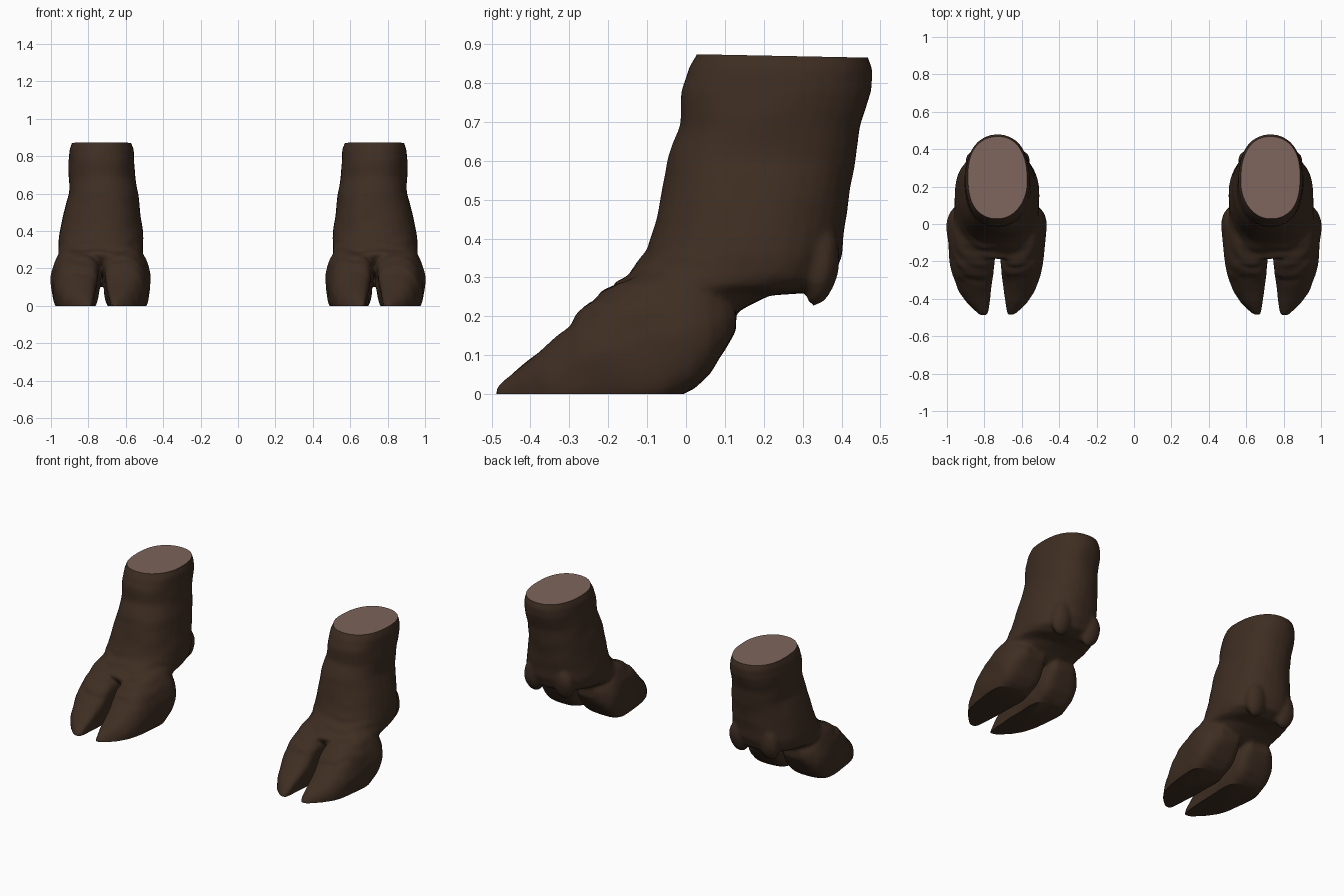
import bpy, bmesh, math
from mathutils import Vector, noise

if "Cube" in bpy.data.objects:
    bpy.data.objects.remove(bpy.data.objects["Cube"])


def material(name, rgb):
    m = bpy.data.materials.new(name)
    m.diffuse_color = (*rgb, 1)
    m.use_nodes = True
    m.node_tree.nodes["Principled BSDF"].inputs["Base Color"].default_value = m.diffuse_color
    return m


hide = material("dark brown hide", (0.049, 0.027, 0.016))
flesh = material("dusty pink cut", (0.205, 0.130, 0.105))


def power(v, n):
    return math.copysign(abs(v) ** (2 / n), v)


def loft(bm, rings):
    """Skin a list of closed rings and cap both ends."""
    rows = [[bm.verts.new(p) for p in r] for r in rings]
    n = len(rows[0])
    for a, b in zip(rows, rows[1:]):
        for i in range(n):
            bm.faces.new((a[i], a[(i + 1) % n], b[(i + 1) % n], b[i]))
    bm.faces.new(rows[0][::-1])
    bm.faces.new(rows[-1])


ANGLES = [2 * math.pi * i / 32 for i in range(32)]


def leg_ring(fy, fz, by, bz, x0, x1):
    """Oval section between a front and a back point."""
    ring = []
    for a in ANGLES:
        t = (power(math.sin(a), 2.25) + 1) / 2
        x = (x0 + x1) / 2 + (x1 - x0) / 2 * power(math.cos(a), 2.25)
        ring.append((x, fy + (by - fy) * t, fz + (bz - fz) * t))
    return ring


def toe_ring(y, z0, z1, inner, outer):
    """Upright section, square below, whose upper part leans toward the cleft."""
    ring = []
    for a in ANGLES:
        n = 2.6 if math.sin(a) > 0 else 3.6
        h = power(math.sin(a), n)
        x = (inner + outer) / 2 + (outer - inner) / 2 * power(math.cos(a), n)
        x -= (outer - inner) * 0.12 * max(h, 0)
        ring.append((x, y, (z0 + z1) / 2 + (z1 - z0) / 2 * h))
    return ring


# leg and pastern: front y, front z, back y, back z, left x, right x
LEG = [
    (0.045, 0.92, 0.455, 0.92, 0.585, 0.875),
    (0.030, 0.875, 0.466, 0.865, 0.573, 0.888),
    (0.008, 0.84, 0.476, 0.835, 0.560, 0.900),
    (-0.008, 0.78, 0.476, 0.78, 0.556, 0.906),
    (-0.016, 0.69, 0.448, 0.69, 0.550, 0.903),
    (-0.048, 0.60, 0.433, 0.60, 0.535, 0.903),
    (-0.068, 0.50, 0.418, 0.50, 0.522, 0.930),
    (-0.086, 0.41, 0.404, 0.41, 0.510, 0.950),
    (-0.105, 0.365, 0.400, 0.355, 0.505, 0.958),
    (-0.130, 0.335, 0.375, 0.290, 0.505, 0.960),
    (-0.155, 0.310, 0.310, 0.262, 0.508, 0.960),
    (-0.185, 0.280, 0.215, 0.255, 0.512, 0.957),
    (-0.180, 0.250, 0.140, 0.215, 0.525, 0.942),
    (-0.125, 0.215, 0.080, 0.185, 0.580, 0.885),
]
# toe: y, bottom z, top z, distance of cleft wall and outer wall from cleft
TOE = [
    (0.125, 0.165, 0.245, 0.045, 0.18),
    (0.098, 0.115, 0.272, 0.025, 0.222),
    (0.06, 0.052, 0.302, 0.014, 0.255),
    (0.02, 0.014, 0.325, 0.012, 0.268),
    (-0.02, -0.006, 0.332, 0.012, 0.270),
    (-0.06, -0.03, 0.332, 0.013, 0.267),
    (-0.11, -0.04, 0.318, 0.016, 0.262),
    (-0.17, -0.04, 0.285, 0.022, 0.257),
    (-0.22, -0.04, 0.263, 0.025, 0.250),
    (-0.275, -0.04, 0.212, 0.029, 0.238),
    (-0.30, -0.04, 0.172, 0.032, 0.230),
    (-0.36, -0.04, 0.122, 0.038, 0.207),
    (-0.42, -0.04, 0.073, 0.046, 0.165),
    (-0.484, -0.04, 0.018, 0.055, 0.095),
]
CLEFT = 0.730

bm = bmesh.new()
loft(bm, [leg_ring(*r) for r in LEG])
for s in (-1, 1):
    # two toes, the outer one slightly wider
    rings = [toe_ring(y, a, b, i, o * (1 if s > 0 else 0.965)) for y, a, b, i, o in TOE]
    loft(bm, [[(CLEFT + s * x, y, z) for x, y, z in r] for r in rings])
    # dewclaw blended into the back rim
    claw = bmesh.ops.create_icosphere(bm, subdivisions=3, radius=1)["verts"]
    for v in claw:
        v.co = Vector((CLEFT + s * 0.105 + v.co.x * 0.065,
                       0.346 + v.co.y * 0.046 + v.co.z * 0.014,
                       0.330 + v.co.z * 0.100))
bmesh.ops.recalc_face_normals(bm, faces=bm.faces)
mesh = bpy.data.meshes.new("right_foot")
bm.to_mesh(mesh)
bm.free()
foot = bpy.data.objects.new("right_foot", mesh)
bpy.context.collection.objects.link(foot)

# fuse the parts into one skin
fuse = foot.modifiers.new("fuse", "REMESH")
fuse.mode = "VOXEL"
fuse.voxel_size = 0.011
relax = foot.modifiers.new("relax", "SMOOTH")
relax.factor = 0.5
relax.iterations = 5
bpy.context.view_layer.objects.active = foot
foot.select_set(True)
for name in ("fuse", "relax"):
    bpy.ops.object.modifier_apply(modifier=name)
foot.data.materials.clear()
foot.data.materials.append(hide)
foot.data.materials.append(flesh)

bm = bmesh.new()
bm.from_mesh(foot.data)
bm.normal_update()
# skin folds, strongest across the front of the pastern
moves = []
for v in bm.verts:
    x, y, z = v.co
    bump = 0.005 * noise.noise(Vector((x * 7, y * 7, z * 11)))
    fold = math.exp(-((z - 0.27) / 0.09) ** 2) * max(0, -v.normal.y)
    bump += 0.006 * fold * math.sin(z * 95 + 3 * noise.noise(v.co * 8))
    moves.append(v.normal * (bump + 0.001))
for v, m in zip(bm.verts, moves):
    v.co += m
for f in bm.faces:
    f.material_index = 0


def slice_flat(point, normal, index):
    """Cut off everything past a plane and close the opening."""
    geom = bm.verts[:] + bm.edges[:] + bm.faces[:]
    bmesh.ops.bisect_plane(bm, geom=geom, plane_co=point, plane_no=normal, clear_outer=True)
    rim = [e for e in bm.edges if e.is_boundary]
    for f in bmesh.ops.holes_fill(bm, edges=rim, sides=0)["faces"]:
        f.material_index = index


slice_flat((0, 0, 0), (0, 0, -1), 0)
slice_flat((0, 0.03, 0.874), (0, 0.02, 1), 1)
bmesh.ops.recalc_face_normals(bm, faces=bm.faces)
bm.to_mesh(foot.data)
bm.free()

# mirrored foot on the other side
other = bpy.data.objects.new("left_foot", foot.data.copy())
bpy.context.collection.objects.link(other)
for v in other.data.vertices:
    v.co.x = -v.co.x
other.data.flip_normals()
other.select_set(True)
bpy.ops.object.shade_smooth_by_angle(angle=math.radians(40))
